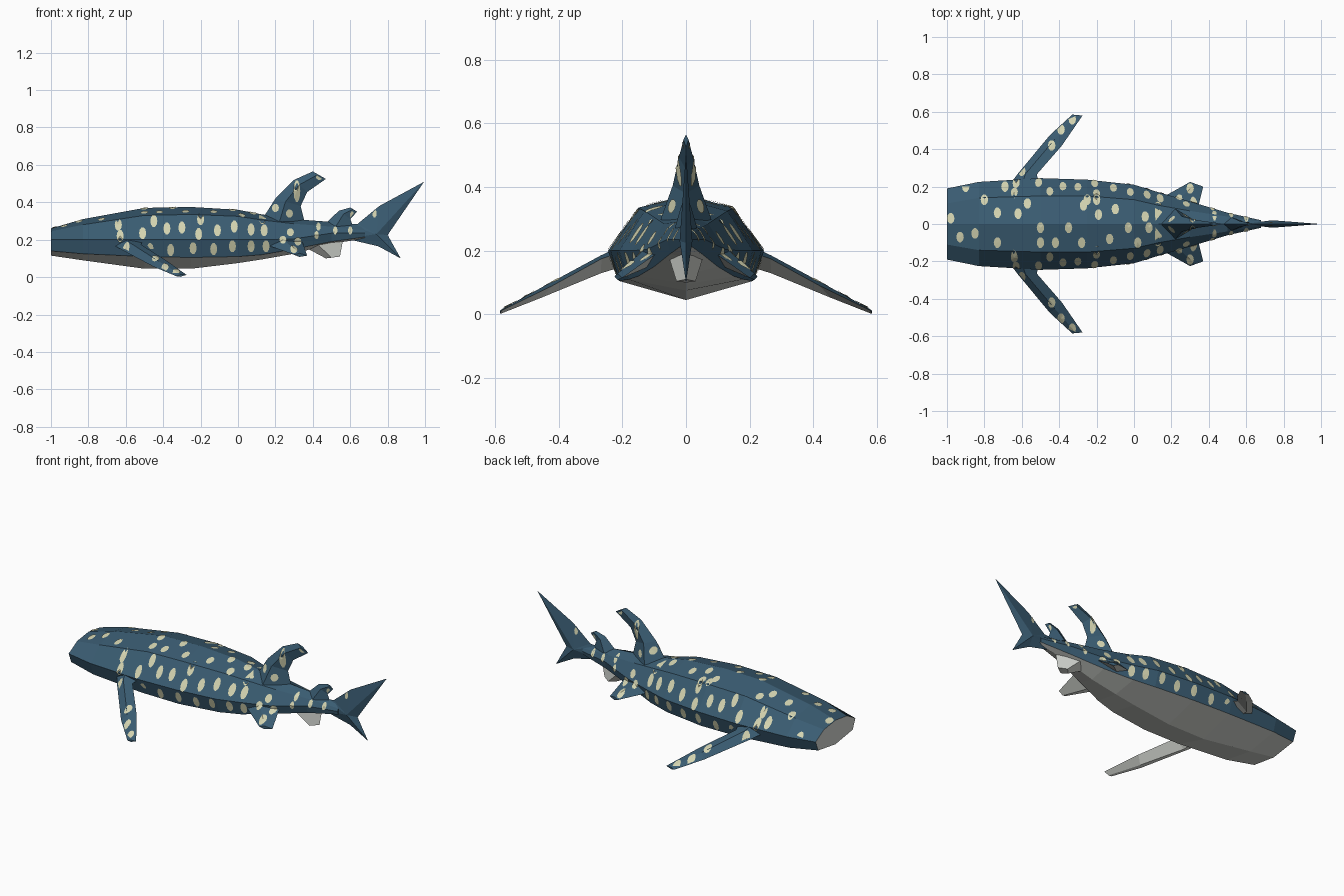
import bpy, bmesh, math
from mathutils import Vector
from mathutils.bvhtree import BVHTree

if "Cube" in bpy.data.objects:
    bpy.data.objects.remove(bpy.data.objects["Cube"])


def material(name, rgb):
    m = bpy.data.materials.new(name)
    m.diffuse_color = (*rgb, 1)
    m.use_nodes = True
    m.node_tree.nodes["Principled BSDF"].inputs["Base Color"].default_value = m.diffuse_color
    return m


BLUE = material("slate blue", (0.042, 0.107, 0.168))
PALE = material("pale belly", (0.66, 0.68, 0.64))
CREAM = material("cream spot", (0.66, 0.66, 0.44))
solids = []


def make(name, verts, faces, rule=None, mats=(BLUE, PALE), solid=True):
    bm = bmesh.new()
    vs = [bm.verts.new(v) for v in verts]
    for f in faces:
        bm.faces.new([vs[i] for i in f])
    if solid:
        bmesh.ops.recalc_face_normals(bm, faces=bm.faces)
    bm.normal_update()
    if rule:
        for f in bm.faces:
            f.material_index = int(rule(f))
    me = bpy.data.meshes.new(name)
    bm.to_mesh(me)
    if solid:
        solids.append(BVHTree.FromBMesh(bm))
    bm.free()
    for m in mats:
        me.materials.append(m)
    ob = bpy.data.objects.new(name, me)
    bpy.context.collection.objects.link(ob)
    return ob


def loft(name, rings, rule=None, mats=(BLUE, PALE)):
    n = len(rings[0])
    verts = [p for r in rings for p in r]
    faces = [(k * n + i, k * n + (i + 1) % n, (k + 1) * n + (i + 1) % n, (k + 1) * n + i)
             for k in range(len(rings) - 1) for i in range(n)]
    faces += [tuple(range(n)), tuple(range(len(verts) - n, len(verts)))]
    return make(name, verts, faces, rule, mats)


def fin(name, sections, axis, rule=None, mats=(BLUE, PALE)):
    """Diamond-section fin: (leading point, trailing point, half thickness)."""
    rings = []
    for a, b, t in sections:
        a, b = Vector(a), Vector(b)
        mid = a.lerp(b, 0.4)
        off = Vector(axis) * t
        rings.append([a, mid + off, b, mid - off])
    return loft(name, rings, rule, mats)


# Body: x, top z, shoulder y z, widest y z, lower edge y z, keel z
STATIONS = [
    (-1.0, .26, .11, .245, .19, .20, .165, .14, .115),
    (-.83, .31, .14, .28, .225, .20, .20, .125, .09),
    (-.5, .37, .15, .33, .245, .20, .215, .11, .045),
    (-.25, .375, .15, .335, .237, .20, .21, .105, .045),
    (0, .36, .13, .325, .21, .20, .18, .11, .075),
    (.13, .335, .10, .305, .17, .20, .15, .12, .095),
    (.3, .31, .07, .285, .12, .205, .10, .15, .125),
    (.5, .295, .04, .27, .06, .235, .05, .19, .18),
    (.68, .27, .012, .25, .02, .235, .015, .215, .205),
]
rings = []
for x, zt, ys, zs, yw, zw, yl, zl, zk in STATIONS:
    half = [(ys, zs), (yw, zw), (yl, zl)]
    rings.append([(x, 0, zt)] + [(x, y, z) for y, z in half] + [(x, 0, zk)]
                 + [(x, -y, z) for y, z in reversed(half)])


def pale_body(f):
    # Belly strips and the flat mouth
    on_keel = any(abs(v.co.y) < 1e-5 for v in f.verts) and f.normal.z < 0
    return f.normal.x < -0.95 or (on_keel and f.calc_center_median().x < .6)


loft("body", rings, pale_body)

# Dorsal fins
fin("dorsal_fin", [((.13, 0, .31), (.36, 0, .28), .08), ((.20, 0, .42), (.335, 0, .38), .042),
                   ((.30, 0, .52), (.37, 0, .455), .022), ((.40, 0, .565), (.47, 0, .525), .008)],
    (0, 1, 0))
fin("rear_dorsal_fin", [((.46, 0, .28), (.62, 0, .26), .035), ((.54, 0, .355), (.60, 0, .31), .016),
                        ((.60, 0, .372), (.637, 0, .35), .006)], (0, 1, 0))

# Anal fin
fin("anal_fin", [((.32, 0, .18), (.56, 0, .19), .055), ((.47, 0, .10), (.545, 0, .11), .03)],
    (0, 1, 0), mats=(PALE,))

# Paired fins, pale underneath
for side, s in (("left", 1), ("right", -1)):
    under = lambda f: f.normal.z < 0
    fin(side + "_pectoral_fin",
        [((-.68, s * .19, .18), (-.50, s * .19, .20), .035),
         ((-.62, s * .27, .145), (-.52, s * .265, .175), .028),
         ((-.45, s * .475, .055), (-.385, s * .42, .09), .016),
         ((-.33, s * .585, .005), (-.275, s * .58, .012), .006)], (0, 0, 1), under)
    fin(side + "_pelvic_fin",
        [((.13, s * .13, .18), (.34, s * .08, .20), .035),
         ((.30, s * .225, .12), (.37, s * .20, .115), .01)], (0, 0, 1), under)

# Tail fin: outline fanned around a thick ridge point on each side
outline = [(.58, .28), (.64, .285), (.755, .38), (.995, .51), (.80, .225), (.87, .10), (.75, .165), (.58, .205)]
verts = [(x, 0, z) for x, z in outline] + [(.74, -.02, .23), (.74, .02, .23)]
n = len(outline)
make("tail_fin", verts, [(i, (i + 1) % n, n) for i in range(n)]
     + [((i + 1) % n, i, n + 1) for i in range(n)])

# Spots: thin ovals draped on the skin
spot_verts, spot_faces = [], []


def cast(origin, direction):
    hits = [h for h in (t.ray_cast(origin, direction) for t in solids) if h[0] is not None]
    return min(hits, key=lambda h: h[3]) if hits else None


def spot(origin, direction, u, v):
    mid = cast(origin, direction)
    if not mid:
        return
    loop = []
    for i in range(10):
        a = i * math.tau / 10
        h = cast(origin + u * math.cos(a) + v * math.sin(a), direction)
        if h and abs(h[3] - mid[3]) < .06:
            loop.append(h[0] - direction * .004)
    if len(loop) < 5:
        return
    b = len(spot_verts)
    spot_verts.append(mid[0] - direction * .004)
    spot_verts.extend(loop)
    k = len(loop)
    for i in range(k):
        tri = [b, b + 1 + i, b + 1 + (i + 1) % k]
        p = [spot_verts[j] for j in tri]
        if (p[1] - p[0]).cross(p[2] - p[0]).dot(direction) > 0:
            tri.reverse()
        spot_faces.append(tri)


# Flank spots: x, z
FLANK = [(-.63, .22), (-.64, .28), (-.51, .235), (-.38, .26), (-.30, .265), (-.21, .23), (-.11, .25),
         (-.02, .27), (.07, .255), (.14, .25), (.13, .315), (-.47, .15), (-.36, .145), (-.24, .155),
         (-.13, .15), (-.03, .165), (.07, .165), (.15, .165), (.24, .20), (.20, .37), (.275, .34),
         (.36, .31), (.43, .27), (.28, .24), (.32, .19), (.60, .25), (.52, .25), (.73, .34),
         (.42, .225), (.61, .33), (-.2, .31), (-.45, .30)]
for x, z in FLANK:
    big = .033 if x < .2 else .022
    for s in (1, -1):
        spot(Vector((x, s * 2, z)), Vector((0, -s, 0)), Vector((.019 if x < .4 else .012, 0, 0)),
             Vector((0, 0, big)))
for s in (1, -1):
    for x, z, r in ((.315, .46, .06), (.435, .535, .016)):
        spot(Vector((x, s * 2, z)), Vector((0, -s, 0)), Vector((.018, 0, 0)), Vector((0, 0, r)))

# Back spots: x, y
BACK = [(-.98, .03), (-.93, -.07), (-.90, .20), (-.85, -.05), (-.80, .13), (-.73, .06), (-.73, -.10),
        (-.62, .055), (-.50, -.02), (-.50, -.10), (-.42, -.10), (-.35, -.02), (-.27, .10), (-.25, .13),
        (-.28, -.10), (-.19, .05), (-.10, .08), (-.13, -.08), (-.03, -.02), (.06, .04), (.08, -.02),
        (-.20, .13), (-.57, .11), (.02, -.10), (-.69, .20)]
PAIRED = [(-.44, .42), (-.39, .505), (-.60, .285), (-.33, .56), (.30, .19)]
for x, y in BACK + [(x, s * y) for x, y in PAIRED for s in (1, -1)]:
    spot(Vector((x, y, 2)), Vector((0, 0, -1)), Vector((.02, 0, 0)), Vector((0, .029, 0)))

make("spots", spot_verts, spot_faces, mats=(CREAM,), solid=False)
